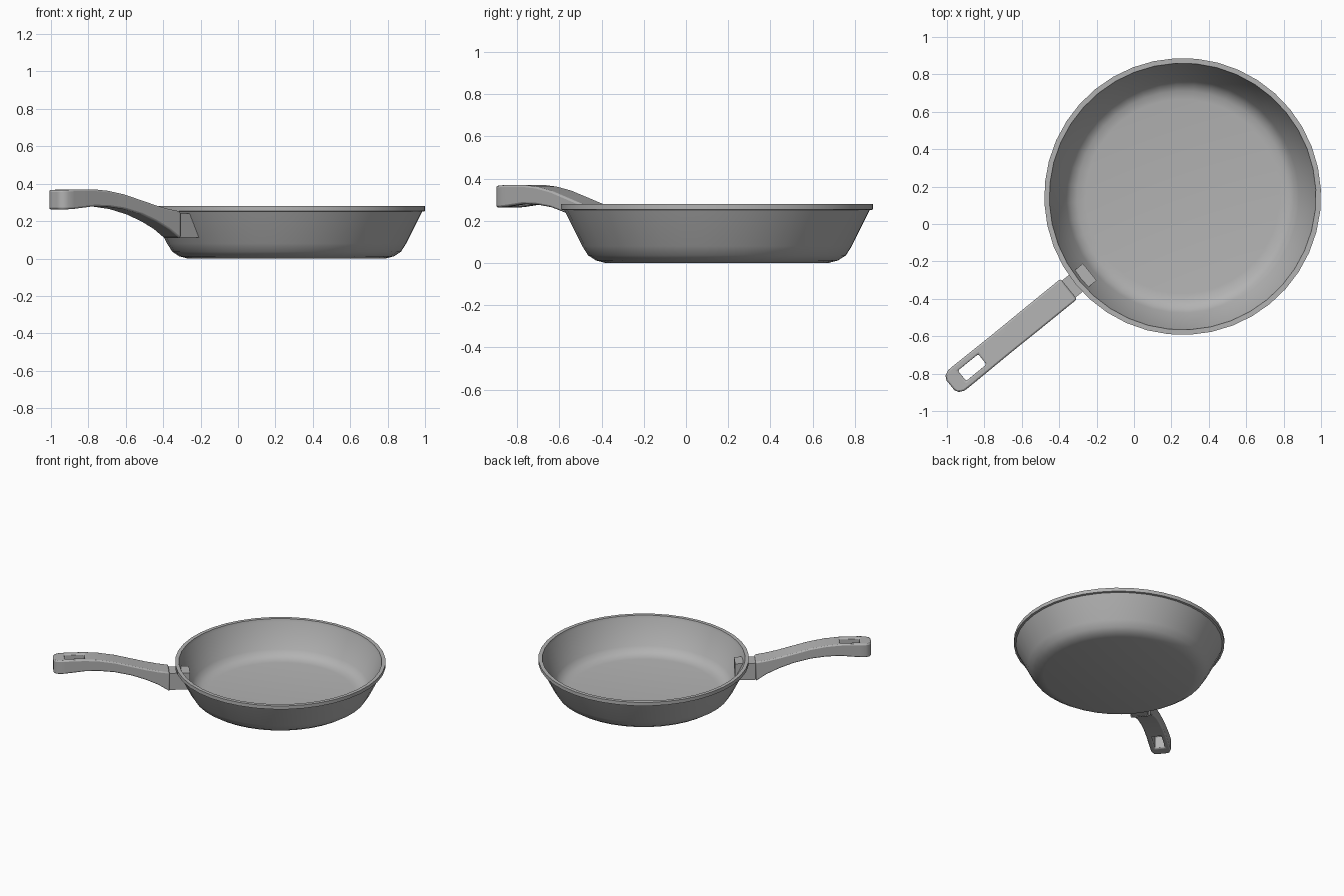
import bpy, bmesh, math
from mathutils import Matrix

if "Cube" in bpy.data.objects:
    bpy.data.objects.remove(bpy.data.objects["Cube"])

grey = bpy.data.materials.new("Cast grey")
grey.use_nodes = True
colour = (0.45, 0.45, 0.45, 1)
grey.diffuse_color = colour
grey.node_tree.nodes["Principled BSDF"].inputs["Base Color"].default_value = colour

# Pan centre, with local -x axis pointing along the handle
PLACE = Matrix.Translation((0.26, 0.147, 0)) @ Matrix.Rotation(math.radians(39.1), 4, "Z")


def finish(name, bm, smooth_angle, bevel=0):
    bmesh.ops.recalc_face_normals(bm, faces=bm.faces)
    mesh = bpy.data.meshes.new(name)
    bm.to_mesh(mesh)
    bm.free()
    mesh.materials.append(grey)
    obj = bpy.data.objects.new(name, mesh)
    bpy.context.collection.objects.link(obj)
    obj.matrix_world = PLACE
    if bevel:
        mod = obj.modifiers.new("Soft edges", "BEVEL")
        mod.width, mod.segments = bevel, 2
        mod.limit_method, mod.angle_limit = "ANGLE", math.radians(40)
    bpy.ops.object.select_all(action="DESELECT")
    obj.select_set(True)
    bpy.context.view_layer.objects.active = obj
    bpy.ops.object.shade_smooth_by_angle(angle=math.radians(smooth_angle))


def loft(rows, gap=None):
    """Box strip from (distance, half width, top, bottom) rows; gap is a row left open in the middle."""
    bm = bmesh.new()
    grids = []
    for level in (2, 3):
        grids.append([[bm.verts.new((-r[0], r[1] * f, r[level])) for f in (-1, -0.5, 0.5, 1)]
                      for r in rows])
    top, low = grids
    last = len(rows) - 1

    def wall(i, j, k, m):
        bm.faces.new((top[i][j], top[k][m], low[k][m], low[i][j]))

    for i in range(last):
        for j in range(3):
            if i == gap and j == 1:
                continue
            for g in grids:
                bm.faces.new((g[i][j], g[i + 1][j], g[i + 1][j + 1], g[i][j + 1]))
        wall(i, 0, i + 1, 0)
        wall(i, 3, i + 1, 3)
    for j in range(3):
        wall(0, j, 0, j + 1)
        wall(last, j, last, j + 1)
    if gap is not None:
        for j in (1, 2):
            wall(gap, j, gap + 1, j)
        for i in (gap, gap + 1):
            wall(i, 1, i, 2)
    return bm


# Pan body: one lathed profile, outside then inside
profile = [(0, 0), (0.53, 0), (0.575, 0.012), (0.612, 0.036), (0.64, 0.08), (0.725, 0.25),
           (0.74, 0.253), (0.74, 0.28), (0.713, 0.28), (0.708, 0.258), (0.622, 0.085),
           (0.6, 0.055), (0.565, 0.036), (0.52, 0.03), (0, 0.03)]
bm = bmesh.new()
verts = [bm.verts.new((r, 0, z)) for r, z in profile]
edges = [bm.edges.new(pair) for pair in zip(verts, verts[1:])]
bmesh.ops.spin(bm, geom=verts + edges, axis=(0, 0, 1), cent=(0, 0, 0),
               angle=math.tau, steps=40, use_duplicate=False)
bmesh.ops.remove_doubles(bm, verts=bm.verts, dist=0.0005)
finish("pan_body", bm, 35)

# Bracket joining the wall and the handle
finish("handle_bracket", loft([(0.64, 0.058, 0.24, 0.112), (0.8, 0.058, 0.24, 0.112)]), 30)

# Curved handle with a hanging slot
rows = [(0.785, 0.07, 0.252, 0.105), (0.86, 0.07, 0.264, 0.155), (0.95, 0.07, 0.284, 0.198),
        (1.05, 0.07, 0.311, 0.235), (1.17, 0.069, 0.343, 0.264), (1.28, 0.069, 0.362, 0.277),
        (1.38, 0.07, 0.37, 0.279), (1.52, 0.071, 0.369, 0.265), (1.56, 0.07, 0.367, 0.263),
        (1.588, 0.057, 0.366, 0.263), (1.6, 0.034, 0.365, 0.264)]
finish("handle", loft(rows, gap=6), 40, bevel=0.009)
